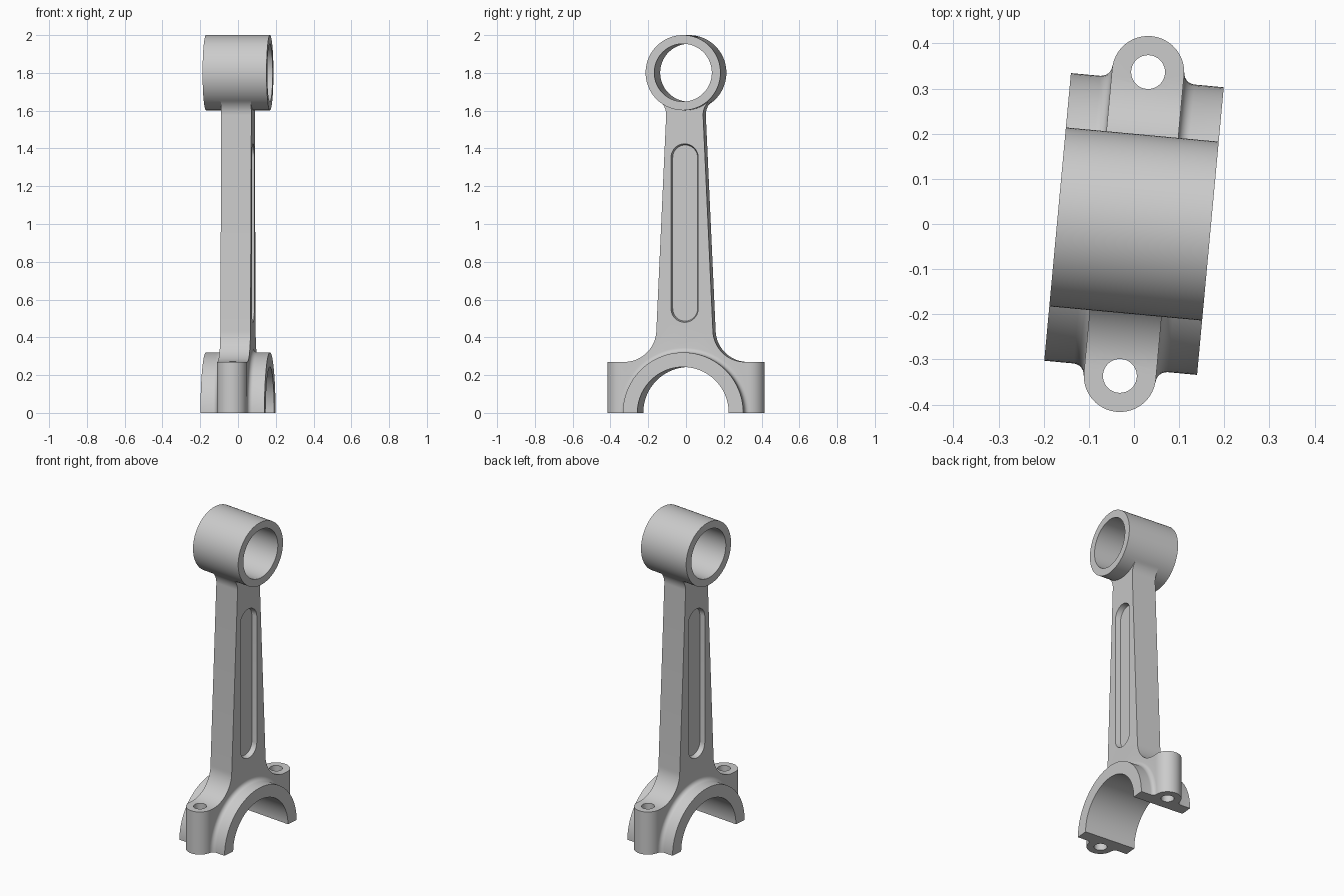
import bpy, bmesh
from math import sin, cos, pi, radians

if "Cube" in bpy.data.objects:
    bpy.data.objects.remove(bpy.data.objects["Cube"])


def loft(name, rings):
    """Closed solid through equal-length rings of 3D points, capped at both ends."""
    bm = bmesh.new()
    loops = [[bm.verts.new(p) for p in ring] for ring in rings]
    n = len(loops[0])
    for a, b in zip(loops, loops[1:]):
        for i in range(n):
            j = (i + 1) % n
            bm.faces.new((a[i], a[j], b[j], b[i]))
    bm.faces.new(loops[0])
    bm.faces.new(loops[-1])
    bmesh.ops.recalc_face_normals(bm, faces=bm.faces)
    mesh = bpy.data.meshes.new(name)
    bm.to_mesh(mesh)
    bm.free()
    ob = bpy.data.objects.new(name, mesh)
    bpy.context.collection.objects.link(ob)
    return ob


def arc(cx, cy, r, a0, a1, n):
    return [(cx + r * cos(radians(a0 + (a1 - a0) * i / n)),
             cy + r * sin(radians(a0 + (a1 - a0) * i / n))) for i in range(n + 1)]


def stadium(c, h, r, n=24):
    """Slot outline, long in the second coordinate, centred at (0, c)."""
    return arc(0, c + h, r, 0, 180, n) + arc(0, c - h, r, 180, 360, n)


def lathe_x(name, profile, z, n=96):
    """Turned part around an axis parallel to x, profile of (x, radius)."""
    return loft(name, [[(x, r * cos(2 * pi * i / n), z + r * sin(2 * pi * i / n))
                        for i in range(n)] for x, r in profile])


def combine(body, tool, op):
    m = body.modifiers.new(op, 'BOOLEAN')
    m.operation = op
    m.solver = 'EXACT'
    m.object = tool
    bpy.context.view_layer.objects.active = body
    bpy.ops.object.modifier_apply(modifier=m.name)
    bpy.data.objects.remove(tool, do_unlink=True)


# Shank and bolt shoulders: side profile, mirrored
half = [(0.45, -0.1), (0.45, 0.27)]
half += arc(0.32, 0.44, 0.17, 270, 180, 20)
half += arc(0.198, 1.577, 0.1, 180, 131.3, 10)
half += [(0.09, 1.72)]
outline = half + [(-y, z) for y, z in reversed(half)]
rod = loft("connecting_rod", [[(x, y, z) for y, z in outline] for x in (-0.12, 0.12)])

# Plan outline gives the shank thickness and rounded bolt bosses
plan = stadium(0, 0.338, 0.08)
combine(rod, loft("plan_outline", [[(x, y, z) for x, y in plan] for z in (-0.3, 2.2)]),
        'INTERSECT')

# Big end ring with fillets against the shank
f = arc(0.105, 0.345, 0.025, 270, 180, 6)
right = [(0.07, 0.32)] + f[::-1] + [(0.17, 0.32)]
left = [(-x, r) for x, r in reversed(right)]
combine(rod, lathe_x("big_end", left + right, 0), 'UNION')

# Small end ring
combine(rod, lathe_x("small_end", [(-0.17, 0.199), (0.17, 0.199)], 1.801), 'UNION')

# Bearing bores
combine(rod, lathe_x("big_bore", [(-0.4, 0.243), (0.4, 0.243)], 0), 'DIFFERENCE')
combine(rod, lathe_x("small_bore", [(-0.4, 0.153), (0.4, 0.153)], 1.801), 'DIFFERENCE')

for s in (-1, 1):
    # Recessed panel with slightly drafted walls
    rings = [[(s * x, y, z) for y, z in stadium(0.952, 0.4, r)]
             for x, r in ((0.048, 0.066), (0.112, 0.079))]
    combine(rod, loft("recess", rings), 'DIFFERENCE')
    # Bolt hole
    hole = arc(0, s * 0.338, 0.0375, 0, 352.5, 47)
    combine(rod, loft("bolt_hole", [[(x, y, z) for x, y in hole] for z in (-0.2, 0.5)]),
            'DIFFERENCE')

# Flat parting face at the bottom
square = [(-1, -1), (1, -1), (1, 1), (-1, 1)]
combine(rod, loft("parting_cut", [[(x, y, z) for x, y in square] for z in (-1, 0)]),
        'DIFFERENCE')

# Slight turn about the vertical, smooth shading
rod.rotation_euler.z = radians(-5.3)
rod.select_set(True)
bpy.context.view_layer.objects.active = rod
bpy.ops.object.shade_smooth_by_angle(angle=radians(30))
